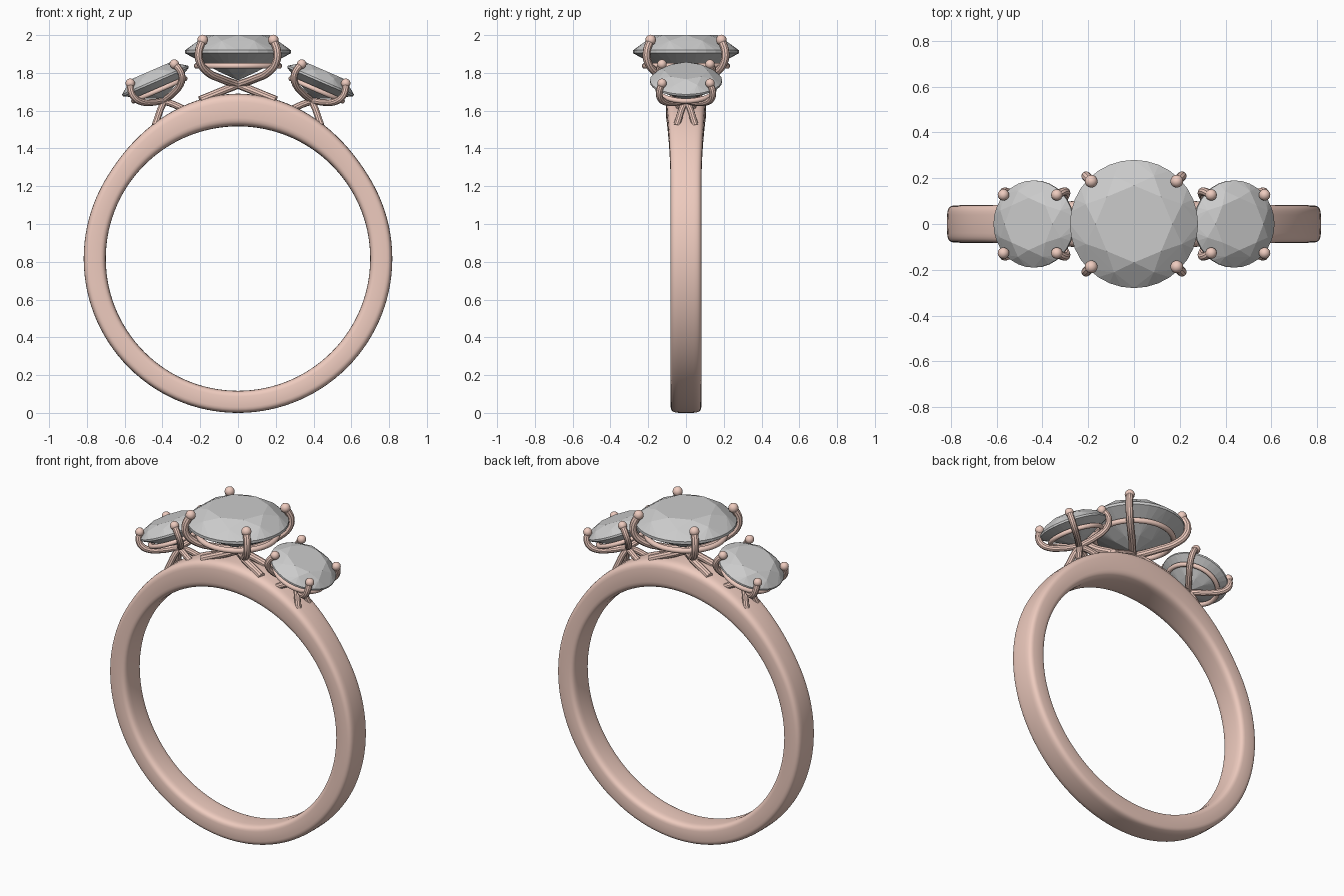
import bpy, bmesh, math
from mathutils import Matrix, Vector

if "Cube" in bpy.data.objects:
    bpy.data.objects.remove(bpy.data.objects["Cube"])

gold = bpy.data.materials.new("rose_gold")
gold.diffuse_color = (0.86, 0.60, 0.52, 1)
gold.use_nodes = True
gold.node_tree.nodes["Principled BSDF"].inputs["Base Color"].default_value = gold.diffuse_color


def mesh_object(name, bm, mat=None):
    bmesh.ops.recalc_face_normals(bm, faces=bm.faces)
    me = bpy.data.meshes.new(name)
    bm.to_mesh(me)
    bm.free()
    ob = bpy.data.objects.new(name, me)
    bpy.context.collection.objects.link(ob)
    if mat:
        me.materials.append(mat)
        for p in me.polygons:
            p.use_smooth = True
    return ob


def make_band():
    # shank: rounded section swept round the finger, swelling toward the top
    bm = bmesh.new()
    steps, sides, r_in, zc = 120, 32, 0.70, 0.817
    rings = []
    for i in range(steps):
        a = 2 * math.pi * i / steps
        off = math.degrees(min(a, 2 * math.pi - a))
        f = max(0, 1 - off / 60)
        f = f * f * (3 - 2 * f)
        r_out = 0.817 + 0.056 * f
        half = 0.082 + 0.024 * f
        ring = []
        for j in range(sides):
            t = 2 * math.pi * j / sides
            c, s = math.cos(t), math.sin(t)
            c = math.copysign(abs(c) ** 0.45, c)
            s = math.copysign(abs(s) ** 0.45, s)
            r = (r_in + r_out) / 2 + c * (r_out - r_in) / 2
            ring.append(bm.verts.new((r * math.sin(a), s * half, zc + r * math.cos(a))))
        rings.append(ring)
    for i in range(steps):
        p, q = rings[i], rings[(i + 1) % steps]
        for j in range(sides):
            k = (j + 1) % sides
            bm.faces.new((p[j], p[k], q[k], q[j]))
    mesh_object("band", bm, gold)


def make_stone(name, m, s):
    # brilliant cut: hull of table, crown, girdle, pavilion and culet points
    bm = bmesh.new()
    for r, h, n, shift in ((0.168, 0.088, 8, 0), (0.228, 0.058, 8, 0.5),
                           (0.28, 0.008, 32, 0), (0.28, -0.008, 32, 0),
                           (0.11, -0.105, 8, 0.5), (0.004, -0.15, 8, 0)):
        for i in range(n):
            a = 2 * math.pi * (i + shift) / n
            bm.verts.new(m @ Vector((r * s * math.cos(a), r * s * math.sin(a), h * s)))
    bmesh.ops.convex_hull(bm, input=bm.verts)
    bmesh.ops.dissolve_limit(bm, angle_limit=0.01, verts=bm.verts, edges=bm.edges)
    mesh_object(name, bm)


def make_tube(name, pts, radius):
    cu = bpy.data.curves.new(name, 'CURVE')
    cu.dimensions = '3D'
    cu.bevel_depth = radius
    cu.bevel_resolution = 3
    cu.resolution_u = 6
    cu.use_fill_caps = True
    sp = cu.splines.new('BEZIER')
    sp.bezier_points.add(len(pts) - 1)
    for bp, p in zip(sp.bezier_points, pts):
        bp.co = p
        bp.handle_left_type = bp.handle_right_type = 'AUTO'
    ob = bpy.data.objects.new(name, cu)
    bpy.context.collection.objects.link(ob)
    cu.materials.append(gold)
    bpy.ops.object.select_all(action='DESELECT')
    ob.select_set(True)
    bpy.context.view_layer.objects.active = ob
    bpy.ops.object.convert(target='MESH')
    bpy.ops.object.shade_smooth_by_angle()


def make_setting(name, m, s, tube, bead, foot):
    make_stone(name + "_stone", m, s)
    # gallery rail below the girdle
    rail = [m @ Vector((0.218 * s * math.cos(a), 0.218 * s * math.sin(a), -0.075 * s))
            for a in (2 * math.pi * i / 48 for i in range(48))]
    bm = bmesh.new()
    rings = []
    for i in range(48):
        a = 2 * math.pi * i / 48
        ring = []
        for j in range(10):
            t = 2 * math.pi * j / 10
            r = 0.218 * s + 0.75 * tube * math.cos(t)
            ring.append(bm.verts.new(m @ Vector((r * math.cos(a), r * math.sin(a),
                                                 -0.075 * s + 0.75 * tube * math.sin(t)))))
        rings.append(ring)
    for i in range(48):
        p, q = rings[i], rings[(i + 1) % 48]
        for j in range(10):
            k = (j + 1) % 10
            bm.faces.new((p[j], p[k], q[k], q[j]))
    mesh_object(name + "_rail", bm, gold)
    # four beaded prongs that cross under the culet and run into the band
    path = ((0.187, 0.062), (0.208, 0.0), (0.202, -0.055),
            (0.165, -0.105), (0.09, -0.143), (0, -0.175))
    n = 0
    for sx in (-1, 1):
        for sy in (-1, 1):
            n += 1
            pts = [m @ Vector((sx * d * s, sy * d * s, h * s)) for d, h in path]
            pts.append(m @ Vector((-sx * foot[0], -sy * foot[1], foot[2])))
            make_tube(f"{name}_prong_{n}", pts, tube)
            bm = bmesh.new()
            bmesh.ops.create_uvsphere(bm, u_segments=16, v_segments=10, radius=bead,
                                      matrix=Matrix.Translation(pts[0]))
            mesh_object(f"{name}_bead_{n}", bm, gold)


make_band()
make_setting("centre", Matrix.Translation((0, 0, 1.912)), 1.0, 0.021, 0.028,
             (0.20, 0.06, -0.255))
for side, label in ((-1, "left"), (1, "right")):
    m = Matrix.Translation((side * 0.437, 0, 1.757)) @ Matrix.Rotation(side * math.radians(23.5), 4, 'Y')
    make_setting(label, m, 0.68, 0.018, 0.025, (0.097, 0.05, -0.215))
